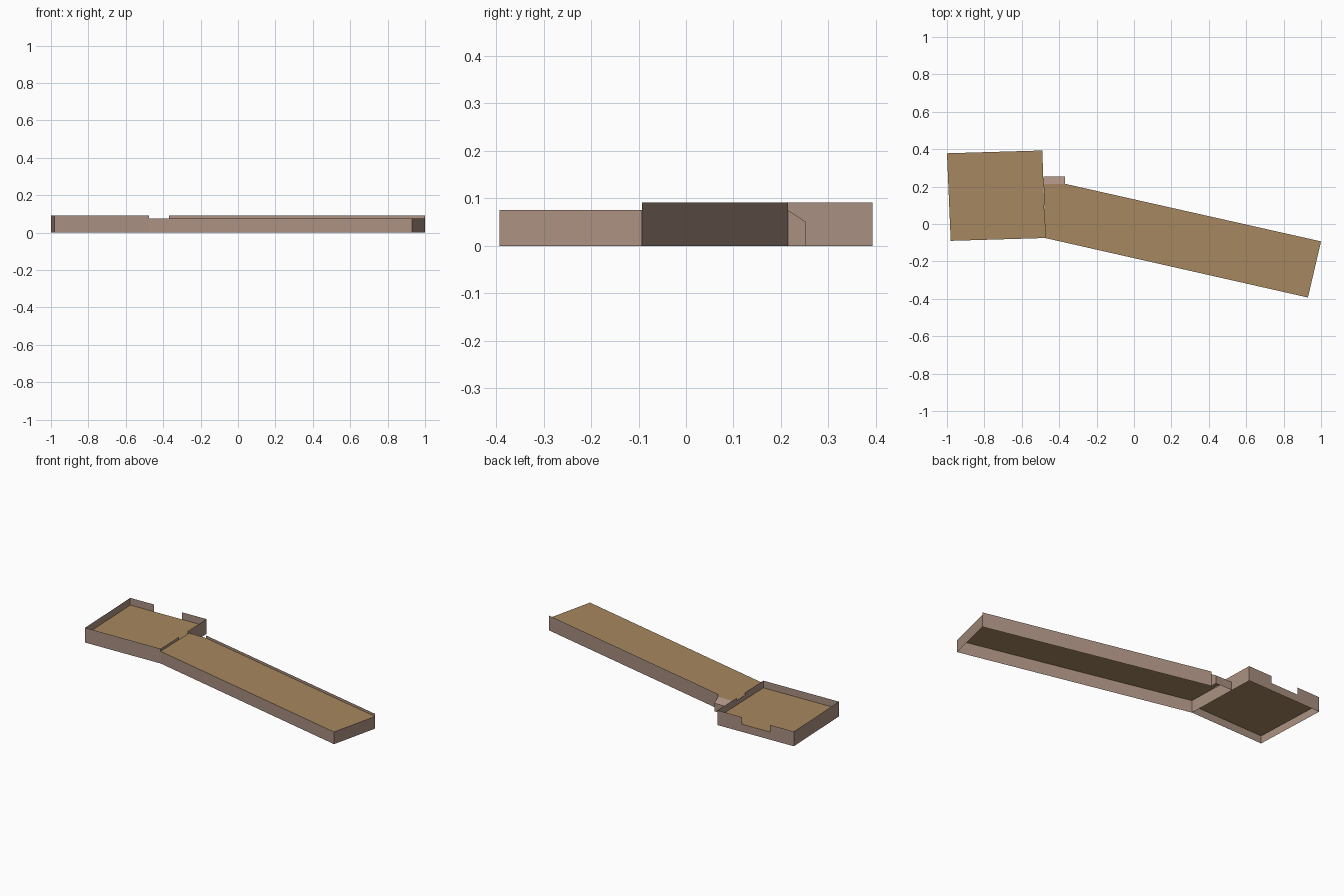
import bpy
import bmesh

cube = bpy.data.objects.get("Cube")
if cube:
    bpy.data.objects.remove(cube, do_unlink=True)


def material(name, rgb):
    mat = bpy.data.materials.new(name)
    mat.use_nodes = True
    color = (*rgb, 1.0)
    mat.diffuse_color = color
    bsdf = mat.node_tree.nodes["Principled BSDF"]
    bsdf.inputs["Base Color"].default_value = color
    bsdf.inputs["Roughness"].default_value = 0.9
    return mat


stone = material("dusty pink stone", (0.40, 0.28, 0.22))
sand = material("sandy tan", (0.38, 0.245, 0.115))


def build(name, faces, mat):
    """Make one object from a few flat polygons."""
    bm = bmesh.new()
    for face in faces:
        bm.faces.new([bm.verts.new(p) for p in face])
    bmesh.ops.remove_doubles(bm, verts=bm.verts, dist=0.0001)
    mesh = bpy.data.meshes.new(name)
    bm.to_mesh(mesh)
    bm.free()
    mesh.materials.append(mat)
    obj = bpy.data.objects.new(name, mesh)
    bpy.context.collection.objects.link(obj)
    return obj


def mix(a, b, t):
    return tuple(p + (q - p) * t for p, q in zip(a, b))


def wall(name, a, b, spans):
    """Upright sheet from a to b; spans are (start, end, height)."""
    faces = []
    for start, end, height in spans:
        p, q = mix(a, b, start), mix(a, b, end)
        faces.append([(*p, 0), (*q, 0), (*q, height), (*p, height)])
    build(name, faces, stone)


def deck(name, outline, z):
    build(name, [[(x, y, z) for x, y in outline]], sand)


HIGH, LOW, FLOOR = 0.091, 0.075, 0.047

# Square room with a gap in the back wall and a doorway to the long wing
front_right, front_left = (-0.98, -0.09), (-0.475, -0.075)
back_left, back_right = (-0.49, 0.393), (-1.0, 0.378)
deck("room_floor", [front_right, front_left, back_left, back_right], FLOOR)
wall("room_front_wall", front_right, front_left, [(0, 1, HIGH)])
wall("room_side_wall", back_right, front_right, [(0, 1, HIGH)])
wall("room_back_wall", back_right, back_left,
     [(0, 0.31, HIGH), (0.31, 0.68, FLOOR), (0.68, 1, HIGH)])
wall("room_doorway_wall", front_left, back_left,
     [(0, 0.4, HIGH), (0.4, 0.58, LOW), (0.58, 1, HIGH)])

# Long wing with a raised edge along the back
wing_front, wing_back = (0.93, -0.393), (1.0, -0.093)
inner_back, inner_corner = (-0.37, 0.215), (-0.483, 0.215)
deck("wing_deck", [front_left, wing_front, wing_back, inner_back, inner_corner], LOW)
wall("wing_front_wall", front_left, wing_front, [(0, 1, LOW)])
wall("wing_end_wall", wing_front, wing_back, [(0, 1, LOW)])
wall("wing_back_wall", wing_back, inner_back, [(0, 1, HIGH)])

# Small sloped buttress in the corner between room and wing
x0, x1 = inner_corner[0], inner_back[0]
y0, y1 = inner_back[1], 0.253
build("corner_buttress", [
    [(x0, y0, LOW), (x1, y0, LOW), (x1, y1, 0.05), (x0, y1, 0.05)],
    [(x0, y1, 0), (x0, y1, 0.05), (x1, y1, 0.05), (x1, y1, 0)],
    [(x1, y0, 0), (x1, y1, 0), (x1, y1, 0.05), (x1, y0, LOW)],
], stone)
